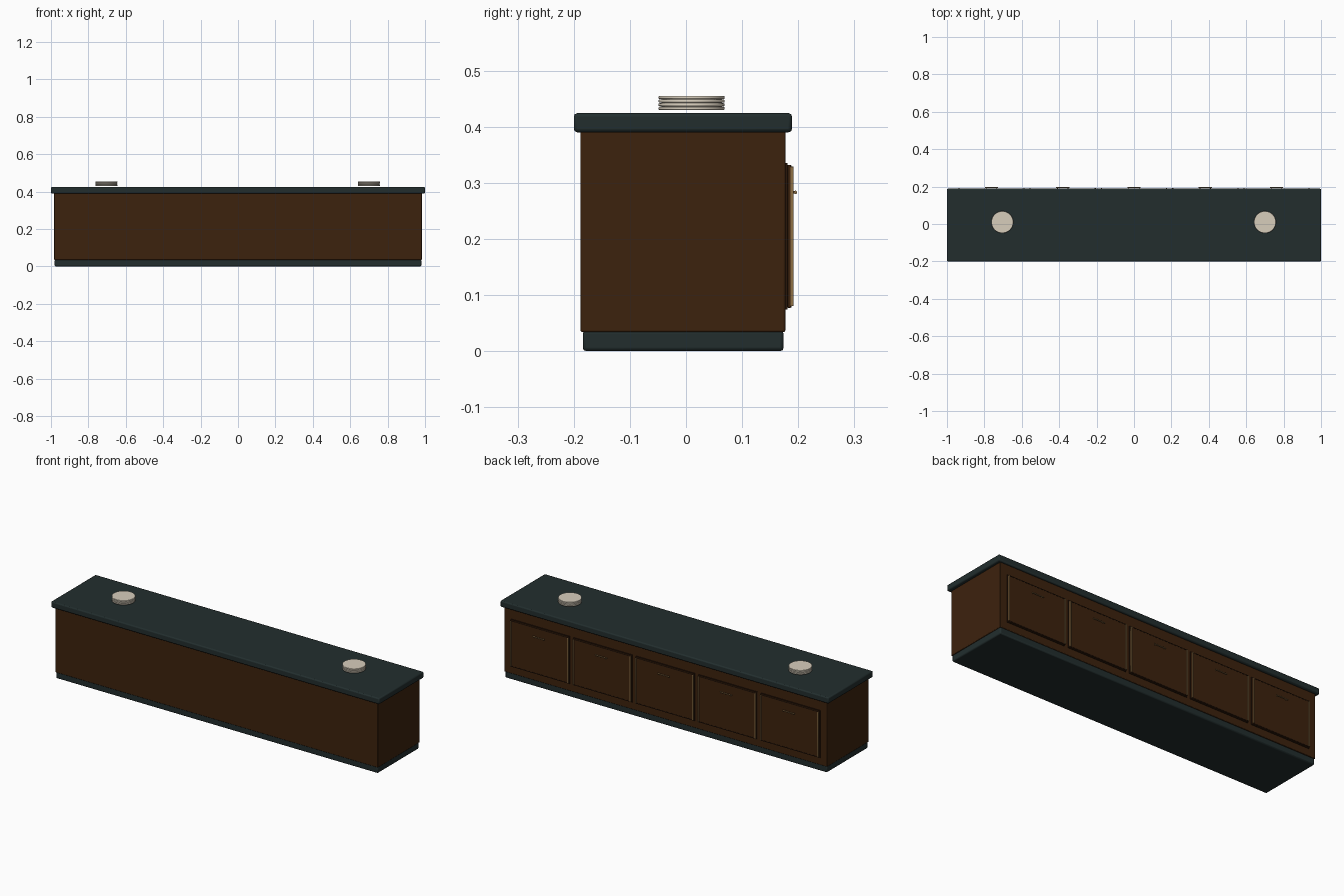
import bpy
import math

cube = bpy.data.objects.get("Cube")
if cube:
    bpy.data.objects.remove(cube, do_unlink=True)


def material(name, color):
    mat = bpy.data.materials.new(name)
    mat.use_nodes = True
    mat.diffuse_color = (*color, 1)
    mat.node_tree.nodes["Principled BSDF"].inputs["Base Color"].default_value = (*color, 1)
    return mat


slate = material("dark slate", (0.016, 0.027, 0.027))
wood = material("dark walnut", (0.046, 0.016, 0.004))
groove = material("groove brown", (0.022, 0.008, 0.003))
brass = material("brass", (0.27, 0.16, 0.06))
ivory = material("ivory", (0.68, 0.61, 0.5))


def finish(name, mat, bevel, segments=2):
    obj = bpy.context.object
    obj.name = name
    obj.data.materials.append(mat)
    if bevel:
        mod = obj.modifiers.new("rounded edges", "BEVEL")
        mod.width = bevel
        mod.segments = segments
        mod.limit_method = "ANGLE"
    bpy.ops.object.shade_smooth_by_angle(angle=math.radians(40))
    return obj


def box(name, mat, low, high, bevel=0.0):
    center = [(a + b) / 2 for a, b in zip(low, high)]
    bpy.ops.mesh.primitive_cube_add(size=1, location=center)
    obj = bpy.context.object
    obj.scale = [b - a for a, b in zip(low, high)]
    bpy.ops.object.transform_apply(location=False, rotation=False, scale=True)
    return finish(name, mat, bevel)


def rod(name, mat, center, radius, depth, rotation=(0, 0, 0), sides=12, bevel=0.0):
    bpy.ops.mesh.primitive_cylinder_add(vertices=sides, radius=radius, depth=depth,
                                        location=center, rotation=rotation)
    return finish(name, mat, bevel)


# Main carcass
box("plinth", slate, (-0.98, -0.184, 0), (0.98, 0.174, 0.037), 0.006)
box("cabinet_body", wood, (-0.983, -0.188, 0.034), (0.983, 0.177, 0.392), 0.003)
box("countertop", slate, (-1, -0.2, 0.39), (1, 0.189, 0.424), 0.006)

# Row of doors along the back
DOOR_X = [0.381 * i for i in range(-2, 3)]
HALF = 0.18
LOW, HIGH = 0.074, 0.335
FACE = 0.187
for i, x in enumerate(DOOR_X, 1):
    box(f"door_backing_{i}", groove, (x - HALF, 0.176, LOW), (x + HALF, 0.181, HIGH))
    box(f"door_panel_{i}", wood, (x - HALF + 0.003, 0.181, LOW + 0.003),
        (x + HALF - 0.003, FACE, HIGH - 0.003), 0.001)

    # Thin grooves along the top and bottom, brass strips along the sides
    for label, z in (("bottom", LOW + 0.006), ("top", HIGH - 0.006)):
        box(f"door_{label}_line_{i}", groove, (x - HALF + 0.006, FACE - 0.001, z - 0.002),
            (x + HALF - 0.006, FACE + 0.001, z + 0.002))
    for label, side in (("right", -1), ("left", 1)):
        cx = x + side * 0.174
        box(f"door_{label}_strip_{i}", brass, (cx - 0.003, FACE - 0.001, LOW + 0.006),
            (cx + 0.003, 0.192, HIGH - 0.006), 0.001)
        rod(f"handle_{label}_post_{i}", brass, (x + side * 0.028, 0.191, 0.283),
            0.002, 0.01, (math.pi / 2, 0, 0))
    rod(f"handle_bar_{i}", brass, (x, 0.195, 0.283), 0.003, 0.07, (0, math.pi / 2, 0))

# Two stacks of plates on the counter
for side, x in (("right", -0.704), ("left", 0.7)):
    for level in range(4):
        rod(f"{side}_plate_{level + 1}", ivory, (x, 0.01, 0.4325 + level * 0.0065),
            0.059, 0.0056, sides=48, bevel=0.002)
    rod(f"{side}_stack_core", ivory, (x, 0.01, 0.442), 0.054, 0.022, sides=48)
